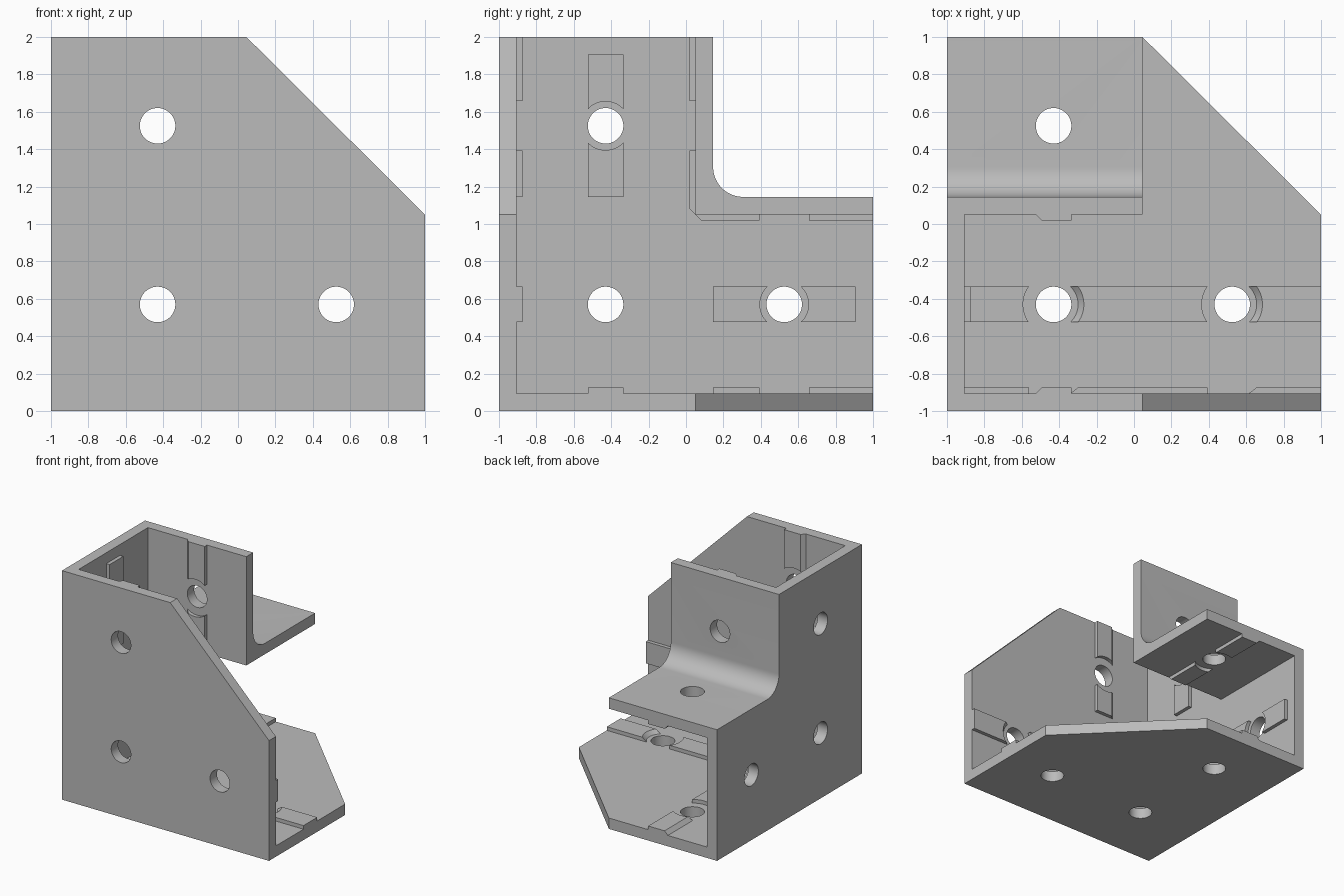
import bpy, bmesh
from math import cos, sin, pi

if "Cube" in bpy.data.objects:
    bpy.data.objects.remove(bpy.data.objects["Cube"])

GREY = (0.5, 0.5, 0.5, 1.0)
grey = bpy.data.materials.new("plain_grey")
grey.use_nodes = True
grey.diffuse_color = GREY
grey.node_tree.nodes["Principled BSDF"].inputs["Base Color"].default_value = GREY

T = 0.095             # wall thickness, also the hole radius
IN = -1 + T           # inner face of the left and front walls
STEP = 0.045          # where the plates start to slope
FACE = 0.05           # inner face of the elbow
LIP = 0.032           # rib height
A, B = -0.43, 0.525   # bolt positions
W = 0.095             # rib half width


def prism(name, axis, lo, hi, pts, pts_hi=None):
    """Loft a profile along an axis; lo may be one value per point."""
    def place(p, t):
        u, v = p
        return {"x": (t, u, v), "y": (u, t, v), "z": (u, v, t)}[axis]
    los = lo if isinstance(lo, list) else [lo] * len(pts)
    bm = bmesh.new()
    a = [bm.verts.new(place(p, t)) for p, t in zip(pts, los)]
    b = [bm.verts.new(place(p, hi)) for p in (pts_hi or pts)]
    bm.faces.new(a)
    bm.faces.new(b)
    for i in range(len(a)):
        j = (i + 1) % len(a)
        bm.faces.new((a[i], a[j], b[j], b[i]))
    bmesh.ops.recalc_face_normals(bm, faces=bm.faces)
    mesh = bpy.data.meshes.new(name)
    bm.to_mesh(mesh)
    bm.free()
    mesh.materials.append(grey)
    obj = bpy.data.objects.new(name, mesh)
    bpy.context.collection.objects.link(obj)
    return obj


def combine(obj, tool, operation):
    mod = obj.modifiers.new("bool", "BOOLEAN")
    mod.operation, mod.solver, mod.object = operation, "EXACT", tool
    bpy.context.view_layer.objects.active = obj
    bpy.ops.object.modifier_apply(modifier=mod.name)
    bpy.data.objects.remove(tool)


def rect(u0, u1, v0, v1):
    return [(u0, v0), (u1, v0), (u1, v1), (u0, v1)]


def circle(c, r, r_right=None, n=64):
    """Circle whose right half may have another radius."""
    out = []
    for i in range(n):
        t = 2 * pi * (i + 0.5) / n
        q = r_right if r_right and cos(t) > 0 else r
        out.append((c[0] + q * cos(t), c[1] + q * sin(t)))
    return out


# Body: left wall, elbow, front plate and floor joined in one shell
R = 0.16
ko = FACE + T
arc = [(ko + R - R * cos(i * pi / 32), 1 + ko + R - R * sin(i * pi / 32))
       for i in range(17)]
outer = [(ko, 2)] + arc + [(1, 1 + ko)]
body = prism("bracket_body", "x", -1, IN, [(-1, 0), (-1, 2)] + outer + [(1, 0)])
elbow = prism("elbow", "x", -1, STEP,
              outer + [(1, 1 + FACE), (FACE, 1 + FACE), (FACE, 2)])
front = prism("front_plate", "y", -1, IN,
              [(-1, 0), (1, 0), (1, 1 + FACE), (STEP, 2), (-1, 2)])
floor = prism("floor_plate", "z", 0, T,
              [(-1, -1), (1, -1), (1, FACE), (STEP, 1), (-1, 1)])
for part in (elbow, front, floor):
    combine(body, part, "UNION")

# Bolt holes: (axis, from, to, centre)
holes = [("x", -1.1, -0.8, (y, z)) for y, z in ((A, 1 + B), (A, 1 + A), (B, 1 + A))]
holes += [("y", -1.1, -0.8, (x, z)) for x, z in ((A, 1 + B), (A, 1 + A), (B, 1 + A))]
holes += [("z", -0.1, 0.2, (x, y)) for x, y in ((A, A), (B, A), (A, B))]
holes += [("y", 0, 0.2, (A, 1 + B)), ("z", 1, 1.2, (A, B))]
for axis, lo, hi, c in holes:
    combine(body, prism("hole", axis, lo, hi, circle(c, T)), "DIFFERENCE")

# Merge leftover flat seams
bm = bmesh.new()
bm.from_mesh(body.data)
bmesh.ops.remove_doubles(bm, verts=bm.verts, dist=1e-5)
bmesh.ops.dissolve_limit(bm, angle_limit=0.002, verts=bm.verts, edges=bm.edges)
bm.to_mesh(body.data)
bm.free()

# Guide ribs, cleared around the bolt holes
WIDE, NARROW = 0.163, 0.13
ribs = []


def clear(rib, axis, base, top, centre, r, r_right=None):
    """Cut the bolt seat out of a rib, sloping where r_right is given."""
    combine(rib, prism("seat", axis, base, top, circle(centre, r, r_right),
                       circle(centre, r)), "DIFFERENCE")


def sloped(v, lip):
    return [(A - W, v), (A + W, v), (A + W, v + lip), (A - W + LIP, v + lip)]


# Left wall
for name, sect, c in (
        ("wall_rib_upright", rect(A - W, A + W, 1 + ko, 1.905), (A, 1 + B)),
        ("wall_rib_level", rect(ko, 0.905, 1 + A - W, 1 + A + W), (B, 1 + A))):
    rib = prism(name, "x", IN, IN + LIP, sect)
    clear(rib, "x", IN - 0.01, IN + 0.1, c, NARROW)
    ribs.append(rib)

# Long ribs across the front plate and the floor
for name, axis, base, mid in (("front_rib_level", "y", IN, 1 + A),
                              ("floor_rib_across", "z", T, A)):
    rib = prism(name, axis, base, base + LIP, rect(IN, 1, mid - W, mid + W))
    for x in (A, B):
        clear(rib, axis, base - 0.001, base + LIP + 0.001, (x, mid), WIDE, NARROW)
    ribs.append(rib)

# Ribs with one sloped side along the two outer arms
rib = prism("front_rib_upright", "z", 1 + ko, 2, sloped(IN, LIP))
clear(rib, "y", IN - 0.01, IN + 0.1, (A, 1 + B), WIDE)
ribs.append(rib)
rib = prism("floor_rib_along", "y", ko, 1, sloped(T, LIP))
clear(rib, "z", T - 0.01, T + 0.1, (A, B), WIDE)
ribs.append(rib)

# Elbow ribs with mitred inner ends
rib = prism("elbow_rib_upright", "z", [1 + FACE] * 2 + [1 + FACE + LIP] * 2, 2,
            sloped(FACE, -LIP))
clear(rib, "y", FACE - 0.1, FACE + 0.01, (A, 1 + B), WIDE)
ribs.append(rib)
rib = prism("elbow_rib_along", "y", [FACE] * 2 + [FACE + LIP] * 2, 1,
            sloped(1 + FACE, -LIP))
clear(rib, "z", 1 + FACE - 0.1, 1 + FACE + 0.01, (A, B), WIDE)
ribs.append(rib)

# Smooth the round surfaces, keep the edges crisp
bpy.ops.object.select_all(action="DESELECT")
for obj in [body] + ribs:
    obj.select_set(True)
bpy.context.view_layer.objects.active = body
bpy.ops.object.shade_smooth_by_angle(angle=pi / 6)
